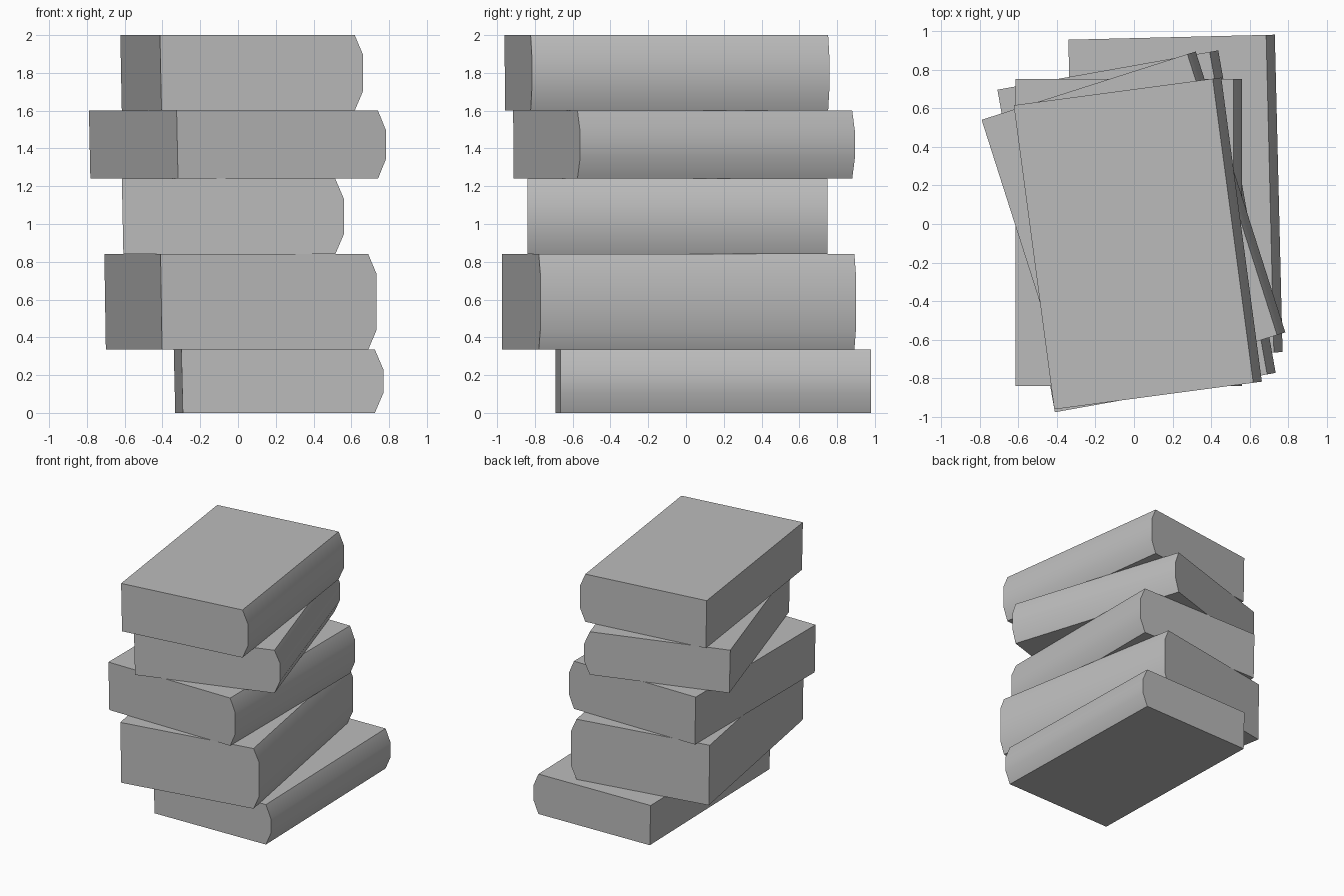
import bpy
import math
from mathutils import Matrix

cube = bpy.data.objects.get("Cube")
if cube:
    bpy.data.objects.remove(cube, do_unlink=True)

COLOUR = (0.5, 0.5, 0.5, 1.0)
grey = bpy.data.materials.new("book_grey")
grey.use_nodes = True
grey.diffuse_color = COLOUR
grey.node_tree.nodes["Principled BSDF"].inputs["Base Color"].default_value = COLOUR

BULGE = 0.045    # how far the spine stands out
BEVEL = 0.105    # height of each slanted spine strip
TAPER = 0.008    # lean of the page edge


def add_book(name, corner, angle, width, length, bottom, top):
    """Extrude a book profile from its front left corner, turned about z."""
    edge = width - BULGE
    profile = [
        (TAPER, bottom), (edge, bottom),
        (width, bottom + BEVEL), (width, top - BEVEL),
        (edge, top), (0, top),
    ]
    n = len(profile)
    verts = [(x, y, z) for y in (0, length) for x, z in profile]
    faces = [tuple(range(n)), tuple(reversed(range(n, 2 * n)))]
    faces += [(i, i + n, (i + 1) % n + n, (i + 1) % n) for i in range(n)]

    mesh = bpy.data.meshes.new(name)
    mesh.from_pydata(verts, [], faces)
    turn = Matrix.Rotation(math.radians(angle), 4, "Z")
    mesh.transform(Matrix.Translation((*corner, 0)) @ turn)
    mesh.materials.append(grey)
    mesh.update()
    book = bpy.data.objects.new(name, mesh)
    bpy.context.collection.objects.link(book)

    # Smooth rounded spine, crisp covers and page ends
    bpy.ops.object.select_all(action="DESELECT")
    book.select_set(True)
    bpy.context.view_layer.objects.active = book
    bpy.ops.object.shade_smooth_by_angle(angle=math.radians(35))


# Stack from the ground up: corner, turn, width, length, bottom, top
add_book("bottom_book", (-0.30, -0.69), 1.4, 1.07, 1.645, 0, 0.335)
add_book("second_book", (-0.41, -0.975), 10.1, 1.162, 1.697, 0.335, 0.84)
add_book("middle_book", (-0.615, -0.84), 0, 1.175, 1.59, 0.84, 1.24)
add_book("fourth_book", (-0.325, -0.915), 17.7, 1.164, 1.527, 1.24, 1.6)
add_book("top_book", (-0.413, -0.96), 7.6, 1.085, 1.589, 1.6, 2)
